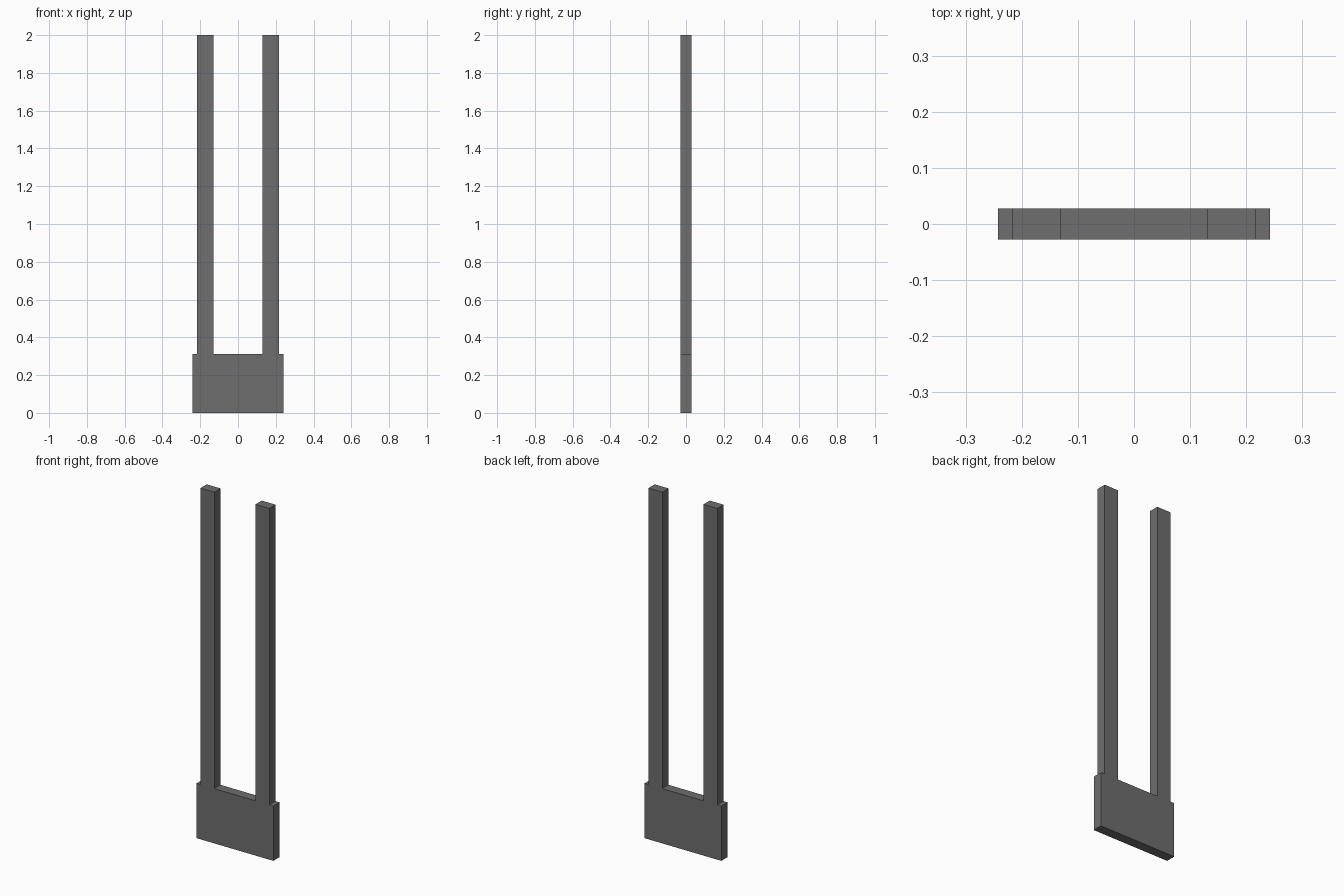
import bpy, bmesh

if "Cube" in bpy.data.objects:
    bpy.data.objects.remove(bpy.data.objects["Cube"])

BASE_HALF, BASE_TOP = 0.242, 0.312
PRONG_IN, PRONG_OUT, TOP = 0.13, 0.217, 2.0
HALF_DEPTH = 0.028

grey = bpy.data.materials.new("dark grey")
grey.diffuse_color = (0.156, 0.156, 0.156, 1)
grey.use_nodes = True
grey.node_tree.nodes["Principled BSDF"].inputs["Base Color"].default_value = grey.diffuse_color

# Right half of the outline, bottom to top; the left half is its mirror
right = [(BASE_HALF, 0), (BASE_HALF, BASE_TOP), (PRONG_OUT, BASE_TOP),
         (PRONG_OUT, TOP), (PRONG_IN, TOP), (PRONG_IN, BASE_TOP)]
outline = right + [(-x, z) for x, z in reversed(right)]

# Two-pronged plate: one flat profile extruded through its depth
bm = bmesh.new()
face = bm.faces.new([bm.verts.new((x, -HALF_DEPTH, z)) for x, z in outline])
ext = bmesh.ops.extrude_face_region(bm, geom=[face], use_keep_orig=True)
moved = [v for v in ext["geom"] if isinstance(v, bmesh.types.BMVert)]
bmesh.ops.translate(bm, verts=moved, vec=(0, 2 * HALF_DEPTH, 0))
bmesh.ops.recalc_face_normals(bm, faces=bm.faces)

mesh = bpy.data.meshes.new("pronged_plate")
bm.to_mesh(mesh)
bm.free()
mesh.materials.append(grey)
bpy.context.collection.objects.link(bpy.data.objects.new("pronged_plate", mesh))
